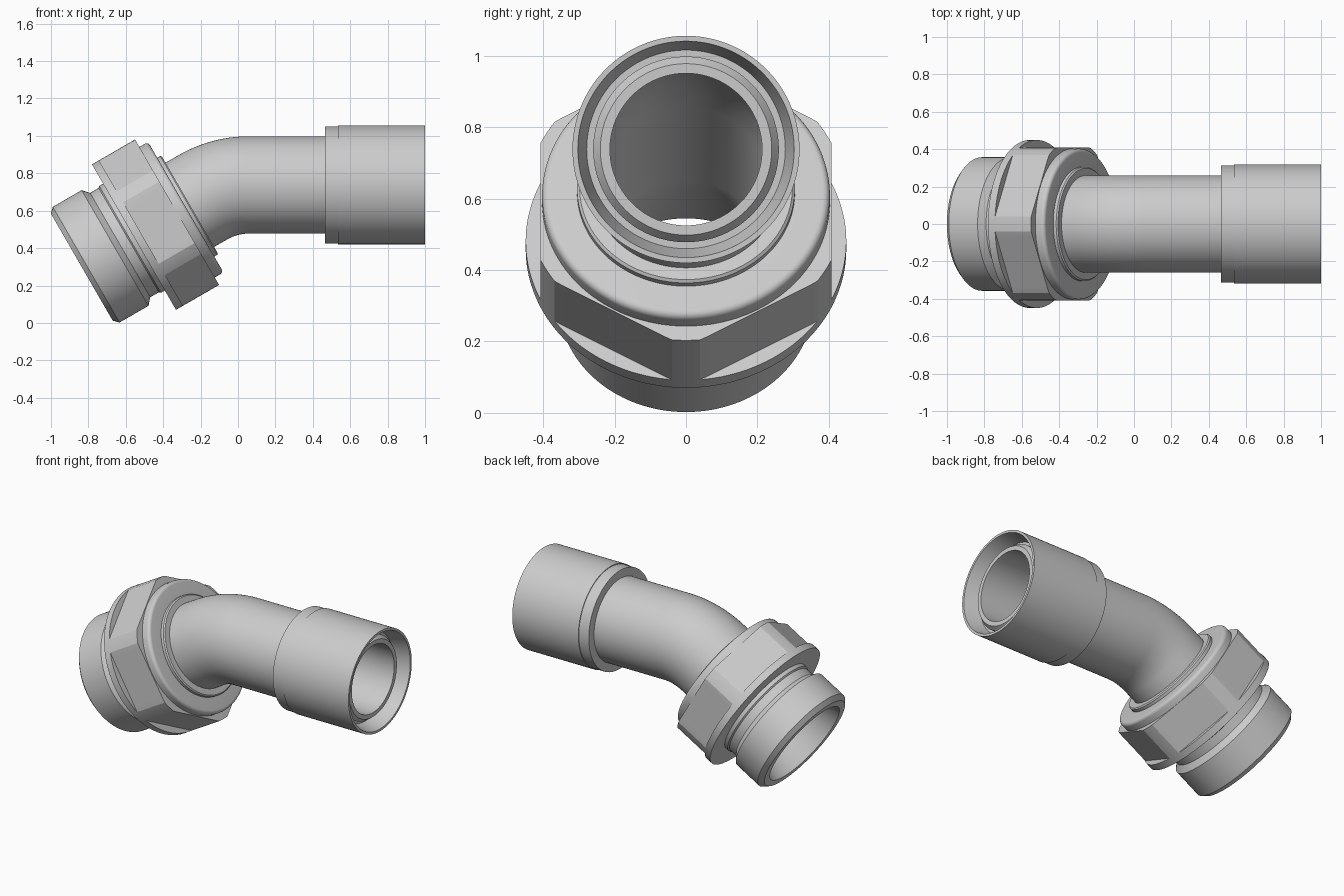
import bpy, bmesh, math
from mathutils import Vector

if "Cube" in bpy.data.objects:
    bpy.data.objects.remove(bpy.data.objects["Cube"])

SEG = 144
BEND = math.radians(30)
R = 0.5                                   # bend radius of the centre line
T = R * math.tan(BEND / 2)
CORNER = Vector((-0.073, 0, 0.738))       # where the two straight axes meet
S1 = 0.88 - T                             # bend start, measured from the threaded end
S2 = S1 + R * BEND                        # bend end
U = Vector((math.cos(BEND), 0, math.sin(BEND)))

metal = bpy.data.materials.new("light_grey_metal")
metal.diffuse_color = (0.6, 0.6, 0.6, 1)
metal.use_nodes = True
metal.node_tree.nodes["Principled BSDF"].inputs["Base Color"].default_value = metal.diffuse_color


def frame(s):
    """Centre and upward normal of the bent axis at distance s."""
    if s <= S1:
        a, c = BEND, CORNER + U * (s - 0.88)
    elif s >= S2:
        a, c = 0, CORNER + Vector((T + s - S2, 0, 0))
    else:
        a = BEND - (s - S1) / R
        pivot = CORNER + Vector((T, 0, -R))
        c = pivot + Vector((-math.sin(a), 0, math.cos(a))) * R
    return c, Vector((-math.sin(a), 0, math.cos(a)))


def turned(name, profile, limit=lambda ang, r: r):
    """Revolve a closed (distance, radius) profile around the bent axis."""
    bm = bmesh.new()
    rings = []
    for s, r in profile:
        c, n = frame(s)
        ring = []
        for i in range(SEG):
            a = 2 * math.pi * i / SEG
            q = limit(a, r)
            ring.append(bm.verts.new(c + n * (q * math.cos(a)) + Vector((0, q * math.sin(a), 0))))
        rings.append(ring)
    for k, ring in enumerate(rings):
        nxt = rings[(k + 1) % len(rings)]
        for i in range(SEG):
            j = (i + 1) % SEG
            bm.faces.new((ring[i], ring[j], nxt[j], nxt[i]))
    bmesh.ops.recalc_face_normals(bm, faces=bm.faces)
    me = bpy.data.meshes.new(name)
    bm.to_mesh(me)
    bm.free()
    me.materials.append(metal)
    ob = bpy.data.objects.new(name, me)
    bpy.context.collection.objects.link(ob)
    bpy.ops.object.select_all(action='DESELECT')
    ob.select_set(True)
    bpy.context.view_layer.objects.active = ob
    bpy.ops.object.shade_smooth_by_angle(angle=math.radians(20) if "hex" in name else math.radians(30))
    ob.select_set(False)
    return ob


def hex_limit(a, r):
    """Clip a radius to a hexagon with corners up and down."""
    if r < 0.4:
        return r
    off = (a % (math.pi / 3)) - math.pi / 6
    return min(r, 0.408 / math.cos(off))


# threaded end with conical mouth and relief groove
turned("threaded_spigot", [(0, 0.285), (0, 0.33), (0.027, 0.357), (0.205, 0.357),
                           (0.237, 0.322), (0.29, 0.322), (0.298, 0.33), (0.335, 0.33),
                           (0.335, 0.213), (0.30, 0.213)])

# round flange behind the hexagon
turned("round_flange", [(0.322, 0.30), (0.322, 0.449), (0.365, 0.449), (0.365, 0.30)])

# hexagon with rounded-off corners
turned("hex_body", [(0.365, 0.27), (0.365, 0.449), (0.588, 0.449), (0.588, 0.27)], hex_limit)

# collar with a rounded edge
edge = [(0.622 + 0.02 * math.sin(k * math.pi / 12), 0.383 + 0.02 * math.cos(k * math.pi / 12))
        for k in range(7)]
turned("collar", [(0.588, 0.27), (0.588, 0.403)] + edge + [(0.642, 0.27)])

# small step ring around the pipe
turned("step_ring", [(0.63, 0.25), (0.63, 0.305), (0.66, 0.305), (0.667, 0.298), (0.667, 0.25)])

# bent pipe, hollow, with a chamfered nose
bend = [S1 + (S2 - S1) * k / 20 for k in range(21)]
outer = [(s, 0.26) for s in [0.335] + bend + [1.87]] + [(1.897, 0.24)]
inner = [(s, 0.213) for s in [1.897] + bend[::-1] + [0.335]]
turned("bent_pipe", outer + inner)

# socket sleeve with a flared recess around the pipe nose
X = 0.947
turned("socket_sleeve", [(X + 0.465, 0.25), (X + 0.465, 0.313), (X + 0.535, 0.313),
                         (X + 0.535, 0.318), (X + 1.0, 0.318), (X + 1.0, 0.303),
                         (X + 0.90, 0.278), (X + 0.90, 0.25)])
